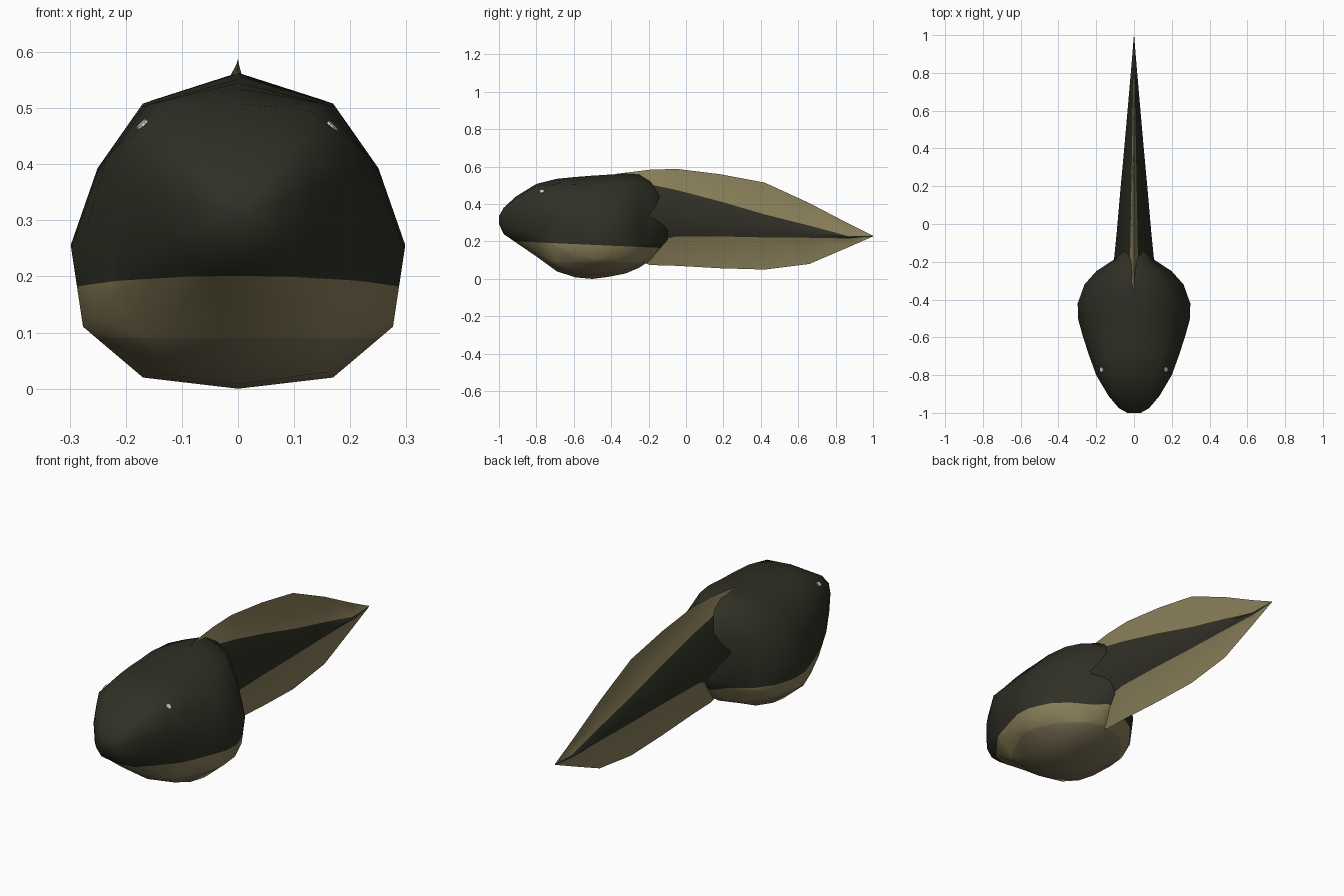
import bpy, bmesh, math
from mathutils import Vector
from mathutils.bvhtree import BVHTree

if "Cube" in bpy.data.objects:
    bpy.data.objects.remove(bpy.data.objects["Cube"])


def material(name, rgb):
    m = bpy.data.materials.new(name)
    m.diffuse_color = (*rgb, 1)
    m.use_nodes = True
    m.node_tree.nodes["Principled BSDF"].inputs["Base Color"].default_value = m.diffuse_color
    return m


DARK = material("dark olive skin", (0.029, 0.029, 0.019))
TAN = material("olive tan", (0.25, 0.21, 0.10))
BROWN = material("belly brown", (0.19, 0.155, 0.09))
WHITE = material("eye glint", (0.65, 0.65, 0.62))


def mirrored(half):
    """Half section from top to bottom -> closed ring of (x, z)."""
    return half + [(-x, z) for x, z in half[-2:0:-1]]


def loft(bm, sections):
    """Skin a list of (y, ring) sections and cap the ends."""
    rings = [[bm.verts.new((x, y, z)) for x, z in ring] for y, ring in sections]
    n = len(rings[0])
    for a, b in zip(rings, rings[1:]):
        for i in range(n):
            f = bm.faces.new((a[i], a[(i + 1) % n], b[(i + 1) % n], b[i]))
            f.material_index = i
    bm.faces.new(rings[0])
    bm.faces.new(rings[-1])
    bmesh.ops.recalc_face_normals(bm, faces=bm.faces[:])


def finish(bm, name, mats, smooth=True):
    me = bpy.data.meshes.new(name)
    for m in mats:
        me.materials.append(m)
    bm.to_mesh(me)
    ob = bpy.data.objects.new(name, me)
    bpy.context.collection.objects.link(ob)
    if smooth:
        bpy.ops.object.select_all(action='DESELECT')
        ob.select_set(True)
        bpy.context.view_layer.objects.active = ob
        bpy.ops.object.shade_smooth_by_angle(angle=math.radians(65))
    return ob


# Body: 12-sided sections, boxier at the head, rounder at the belly
HEAD = [(0, 1), (.65, .98), (.93, .88), (1, .68), (.95, .3), (.6, .05), (0, 0)]
BELLY = [(0, 1), (.57, .91), (.84, .70), (1, .45), (.93, .2), (.57, .036), (0, 0)]
stations = [  # y, bottom, top, half width
    (-1.0, .295, .335, .035), (-.975, .24, .38, .08), (-.91, .195, .44, .135),
    (-.80, .12, .508, .20), (-.69, .04, .535, .24), (-.59, .008, .545, .272),
    (-.50, 0, .552, .297), (-.42, .01, .557, .298), (-.32, .03, .563, .262),
    (-.25, .06, .56, .20), (-.19, .10, .53, .108), (-.10, .20, .42, .06)]
sections = []
for y, lo, hi, w in stations:
    t = min(1, max(0, (y + .85) / .35))
    half = [((a[0] * (1 - t) + b[0] * t) * w,
             lo + (a[1] * (1 - t) + b[1] * t) * (hi - lo))
            for a, b in zip(HEAD, BELLY)]
    sections.append((y, mirrored(half)))
bm = bmesh.new()
loft(bm, sections)

# Cut clean colour borders: dark back, tan flank, brown underside
borders = [(Vector((0, -.9, .2)), Vector((0, .045, 1)).normalized()),
           (Vector((0, 0, .09)), Vector((0, 0, 1)))]
for co, no in borders:
    bmesh.ops.bisect_plane(bm, geom=bm.verts[:] + bm.edges[:] + bm.faces[:],
                           dist=1e-5, plane_co=co, plane_no=no)
for f in bm.faces:
    c = f.calc_center_median()
    f.material_index = sum((c - co).dot(no) < 0 for co, no in borders)
tree = BVHTree.FromBMesh(bm)
finish(bm, "body", [DARK, TAN, BROWN])

# Tail: dark muscle core between thin upper and lower fins
tail = [  # y, fin top, muscle top, middle, muscle bottom, fin bottom, half width
    (-.37, .562, .545, .36, .22, .13, .10),
    (-.19, .584, .505, .34, .195, .074, .106),
    (-.05, .588, .475, .33, .228, .07, .092),
    (.18, .56, .415, .31, .227, .057, .072),
    (.42, .515, .345, .28, .222, .05, .05),
    (.66, .405, .285, .25, .22, .08, .029),
    (.87, .295, .228, .222, .216, .17, .011),
    (1.0, .231, .230, .229, .228, .227, .0005)]
bm = bmesh.new()
loft(bm, [(y, mirrored([(0, a), (.2 * w, b), (w, c), (.35 * w, d), (0, e)]))
          for y, a, b, c, d, e, w in tail])
for f in bm.faces:
    f.material_index = 0 if f.material_index in (1, 2, 5, 6) else 1
finish(bm, "tail", [DARK, TAN])

# Eyes: tiny pale discs lying on the head
for side, label in ((1, "left"), (-1, "right")):
    loc, nor, _, _ = tree.find_nearest(Vector((side * .168, -.77, .467)))
    rot = nor.to_track_quat('Z', 'Y').to_matrix().to_4x4()
    rot.translation = loc + nor * .001
    bm = bmesh.new()
    bmesh.ops.create_cone(bm, cap_ends=True, segments=10, radius1=.013,
                          radius2=.012, depth=.006, matrix=rot)
    finish(bm, label + "_eye", [WHITE], smooth=False)
